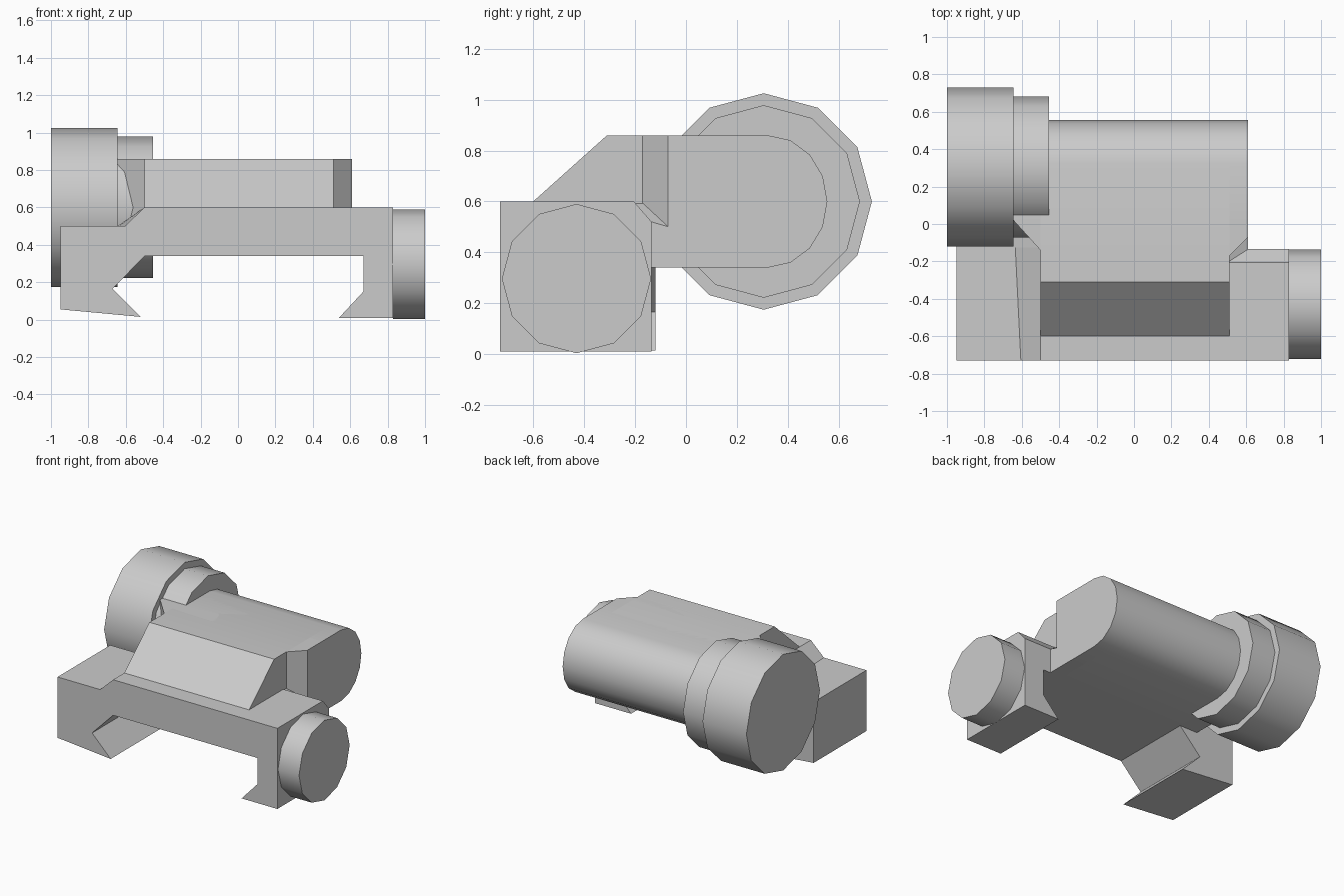
import bpy
import bmesh
from math import cos, sin, pi, radians

cube = bpy.data.objects.get("Cube")
if cube:
    bpy.data.objects.remove(cube, do_unlink=True)

grey = bpy.data.materials.new("matte grey")
grey.use_nodes = True
colour = (0.6, 0.6, 0.6, 1)
grey.diffuse_color = colour
grey.node_tree.nodes["Principled BSDF"].inputs["Base Color"].default_value = colour


def loft(name, rings):
    """Skin a row of matching outlines and cap both ends."""
    bm = bmesh.new()
    rows = [[bm.verts.new(p) for p in ring] for ring in rings]
    count = len(rows[0])
    for a, b in zip(rows, rows[1:]):
        for i in range(count):
            j = (i + 1) % count
            bm.faces.new((a[i], a[j], b[j], b[i]))
    bm.faces.new(rows[0])
    bm.faces.new(rows[-1])
    bmesh.ops.recalc_face_normals(bm, faces=bm.faces)
    mesh = bpy.data.meshes.new(name)
    bm.to_mesh(mesh)
    bm.free()
    mesh.materials.append(grey)
    obj = bpy.data.objects.new(name, mesh)
    bpy.context.collection.objects.link(obj)
    bpy.ops.object.select_all(action="DESELECT")
    obj.select_set(True)
    bpy.context.view_layer.objects.active = obj
    bpy.ops.object.shade_smooth_by_angle(angle=radians(32))
    return obj


def along_x(name, profile, x0, x1):
    return loft(name, [[(x, y, z) for y, z in profile] for x in (x0, x1)])


def along_y(profile, y):
    return [(x, y, z) for x, z in profile]


def along_z(name, plan, z0, z1):
    return loft(name, [[(x, y, z) for x, y in plan] for z in (z0, z1)])


def disc(name, y, z, radius, x0, x1, sides=12):
    ring = [(y + radius * cos(2 * pi * i / sides),
             z + radius * sin(2 * pi * i / sides)) for i in range(sides)]
    return along_x(name, ring, x0, x1)


FRONT, TOP, DECK, FLOOR, STEP = -0.73, 0.86, 0.6, 0.34, 0.5

# Clamp: right jaw with the bridge, its step drifting outward to the rear
def jaw(shift):
    return [(-0.95, STEP), (-0.605 - shift, STEP), (-0.5, DECK), (0.51, DECK),
            (0.51, FLOOR), (-0.5, FLOOR), (-0.67, 0.165), (-0.52, 0.015),
            (-0.95, 0.055)]

loft("clamp_right", [along_y(jaw(0), FRONT), along_y(jaw(0.03), -0.12)])

# Clamp: left jaw, its rear top edge chamfered
def left_jaw(top):
    return [(0.51, top), (0.83, top), (0.83, 0.01), (0.54, 0.01),
            (0.67, 0.15), (0.67, FLOOR), (0.51, FLOOR)]

loft("clamp_left", [along_y(left_jaw(DECK), FRONT),
                    along_y(left_jaw(DECK), -0.205),
                    along_y(left_jaw(0.52), -0.135)])

# Rounded housing with a sloping front
arc = [(0.32 + 0.235 * cos(pi / 2 - i * pi / 8),
        DECK + 0.26 * sin(pi / 2 - i * pi / 8)) for i in range(9)]
along_x("sloped_housing", [(-0.6, DECK), (-0.31, TOP)] + arc
        + [(-0.14, FLOOR), (-0.14, 0.57), (-0.57, 0.57)], -0.5, 0.51)
along_x("barrel", [(0.02, TOP)] + arc + [(0.02, FLOOR)], -0.645, 0.61)

# Chamfered shoulders joining the housing to the wider barrel
along_z("upper_shoulders", [(-0.5, -0.14), (-0.5, -0.17), (0.51, -0.17),
                            (0.61, -0.07), (0.61, 0.1), (-0.645, 0.1),
                            (-0.645, 0.02)], STEP, TOP)
along_z("lower_shoulder", [(-0.5, -0.135), (0.61, -0.135),
                           (0.61, 0.1), (-0.5, 0.1)], FLOOR, STEP)
step = [(-0.645, FLOOR), (-0.645, STEP), (-0.5, DECK), (-0.5, FLOOR)]
loft("step_shoulder", [along_y(step, -0.125), along_y(step, 0.05)])
loft("corner_fillet", [[(0.5, -0.205, DECK), (0.5, -0.135, STEP),
                        (0.5, -0.1, STEP), (0.5, -0.17, DECK)],
                       [(0.61, -0.136, 0.52), (0.61, -0.135, STEP),
                        (0.61, -0.07, STEP), (0.61, -0.071, 0.501)]])

# End cap, collar and clamp knob
disc("end_cap", 0.305, DECK, 0.425, -1, -0.645)
disc("collar", 0.305, DECK, 0.378, -0.65, -0.455)
disc("clamp_knob", -0.43, 0.297, 0.293, 0.83, 1)
